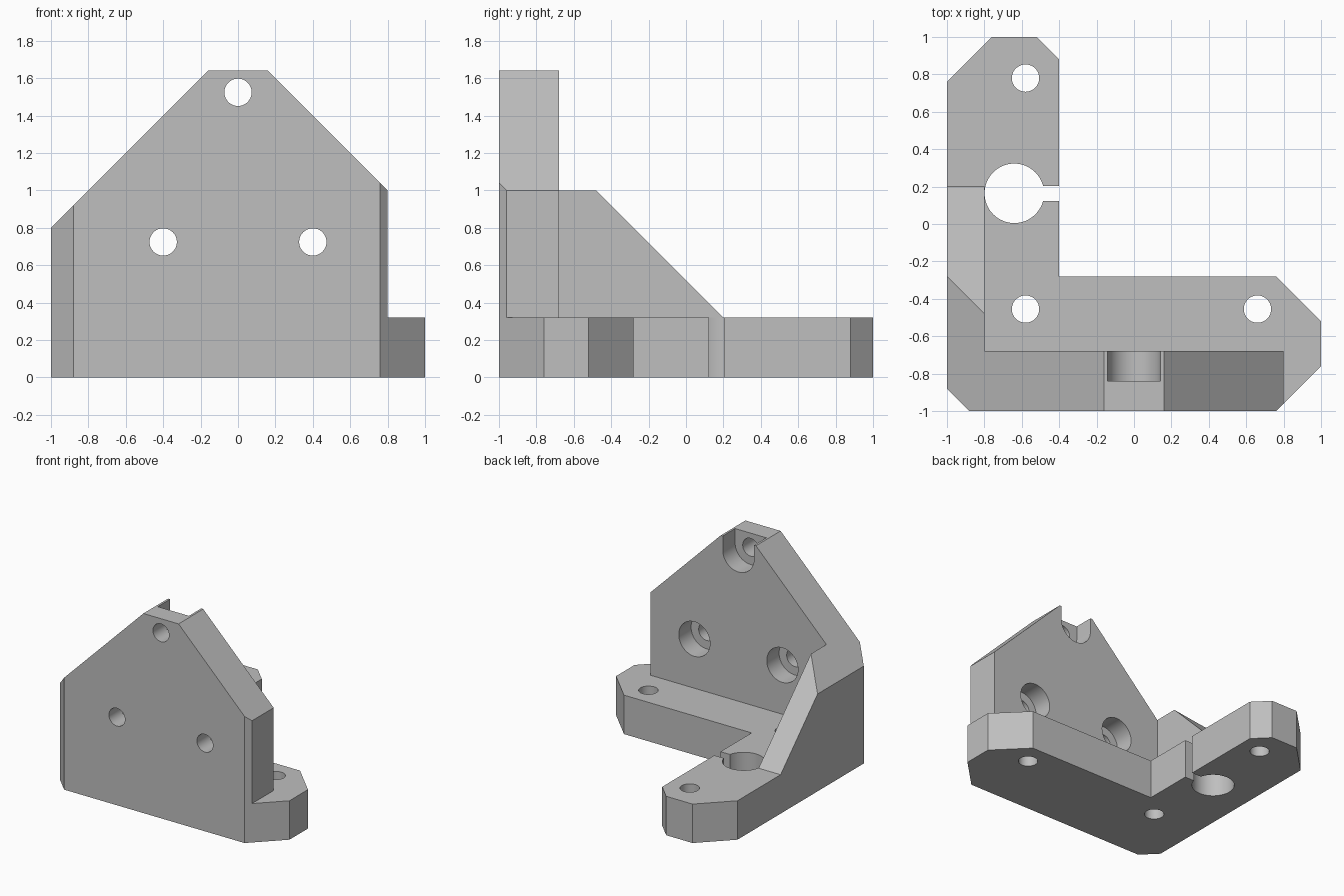
import bpy, bmesh
from math import radians
from mathutils import Matrix, Vector

if "Cube" in bpy.data.objects:
    bpy.data.objects.remove(bpy.data.objects["Cube"], do_unlink=True)

grey = bpy.data.materials.new("plain grey")
grey.use_nodes = True
GREY = (0.52, 0.52, 0.52, 1)
grey.diffuse_color = GREY
grey.node_tree.nodes["Principled BSDF"].inputs["Base Color"].default_value = GREY

AXES = {"x": lambda a, b, c: (c, a, b),
        "y": lambda a, b, c: (a, c, b),
        "z": lambda a, b, c: (a, b, c)}


def prism(name, outline, axis, start, end, trims=()):
    """Extrude an outline along an axis, then trim by (point, outward normal) planes."""
    bm = bmesh.new()
    place = AXES[axis]
    face = bm.faces.new([bm.verts.new(place(a, b, start)) for a, b in outline])
    grown = bmesh.ops.extrude_face_region(bm, geom=[face])["geom"]
    shift = Vector(place(0, 0, end - start))
    bmesh.ops.translate(bm, vec=shift,
                        verts=[v for v in grown if isinstance(v, bmesh.types.BMVert)])
    for point, normal in trims:
        geom = bm.verts[:] + bm.edges[:] + bm.faces[:]
        cut = bmesh.ops.bisect_plane(bm, geom=geom, plane_co=point, plane_no=normal,
                                     clear_outer=True)["geom_cut"]
        bmesh.ops.holes_fill(bm, edges=[e for e in cut if isinstance(e, bmesh.types.BMEdge)])
    bmesh.ops.recalc_face_normals(bm, faces=bm.faces)
    return to_object(name, bm)


def to_object(name, bm):
    mesh = bpy.data.meshes.new(name)
    bm.to_mesh(mesh)
    bm.free()
    mesh.materials.append(grey)
    obj = bpy.data.objects.new(name, mesh)
    bpy.context.collection.objects.link(obj)
    return obj


def cylinder(name, centre, radius, length, along_y=False):
    bm = bmesh.new()
    turn = Matrix.Rotation(radians(90 if along_y else 0), 4, "X")
    bmesh.ops.create_cone(bm, cap_ends=True, segments=64, radius1=radius, radius2=radius,
                          depth=length, matrix=Matrix.Translation(centre) @ turn)
    return to_object(name, bm)


def combine(target, tool, operation):
    mod = target.modifiers.new("combine", "BOOLEAN")
    mod.operation, mod.solver, mod.object = operation, "EXACT", tool
    bpy.context.view_layer.objects.active = target
    bpy.ops.object.modifier_apply(modifier=mod.name)
    bpy.data.objects.remove(tool, do_unlink=True)


# L-shaped foot
bracket = prism("corner_bracket", [
    (-0.88, -1), (0.76, -1), (1, -0.76), (1, -0.52), (0.76, -0.28), (-0.4, -0.28),
    (-0.4, 0.88), (-0.52, 1), (-0.76, 1), (-1, 0.76), (-1, -0.88)], "z", 0, 0.32)

# Upright mounting wall with chamfered front corners
wall = prism("wall", [(-1, 0), (0.8, 0), (0.8, 1), (0.16, 1.64), (-0.16, 1.64), (-1, 0.8)],
             "y", -1, -0.68,
             [((-1, -0.88, 0), (-1, -1, 0)), ((0.76, -1, 0), (1, -1, 0))])
combine(bracket, wall, "UNION")

# Side gusset, trimmed to the slope of the wall
gusset = prism("gusset", [(-0.8, 0), (0.2, 0), (0.2, 0.32), (-0.48, 1), (-0.8, 1)],
               "x", -1, -0.8, [((-1, 0, 0.8), (-1, 0, 1))])
combine(bracket, gusset, "UNION")

# Screw holes in the foot
for x, y in [(-0.58, 0.78), (-0.58, -0.455), (0.66, -0.455)]:
    combine(bracket, cylinder("foot_hole", (x, y, 0.16), 0.073, 0.6), "DIFFERENCE")

# Rod hole with its open slit
combine(bracket, cylinder("rod_hole", (-0.64, 0.164, 0.2), 0.159, 0.8), "DIFFERENCE")
slit = prism("slit", [(-0.6, 0.124), (-0.3, 0.124), (-0.3, 0.204), (-0.6, 0.204)], "z", -0.2, 0.6)
combine(bracket, slit, "DIFFERENCE")

# Counterbored holes in the wall
for x, z in [(-0.4, 0.724), (0.4, 0.724), (0, 1.524)]:
    combine(bracket, cylinder("bore", (x, -0.64, z), 0.142, 0.4, True), "DIFFERENCE")
    combine(bracket, cylinder("wall_hole", (x, -0.9, z), 0.073, 0.6, True), "DIFFERENCE")

# Top counterbore opens upward
notch = prism("notch", [(-0.142, 1.524), (0.142, 1.524), (0.142, 1.8), (-0.142, 1.8)],
              "y", -0.84, -0.44)
combine(bracket, notch, "DIFFERENCE")

# Merge coplanar faces and smooth only the bores
bm = bmesh.new()
bm.from_mesh(bracket.data)
bmesh.ops.remove_doubles(bm, verts=bm.verts, dist=0.0002)
bmesh.ops.dissolve_limit(bm, angle_limit=radians(1), verts=bm.verts, edges=bm.edges)
bm.to_mesh(bracket.data)
bm.free()
bpy.ops.object.select_all(action="DESELECT")
bracket.select_set(True)
bpy.context.view_layer.objects.active = bracket
bpy.ops.object.shade_smooth_by_angle(angle=radians(25))
